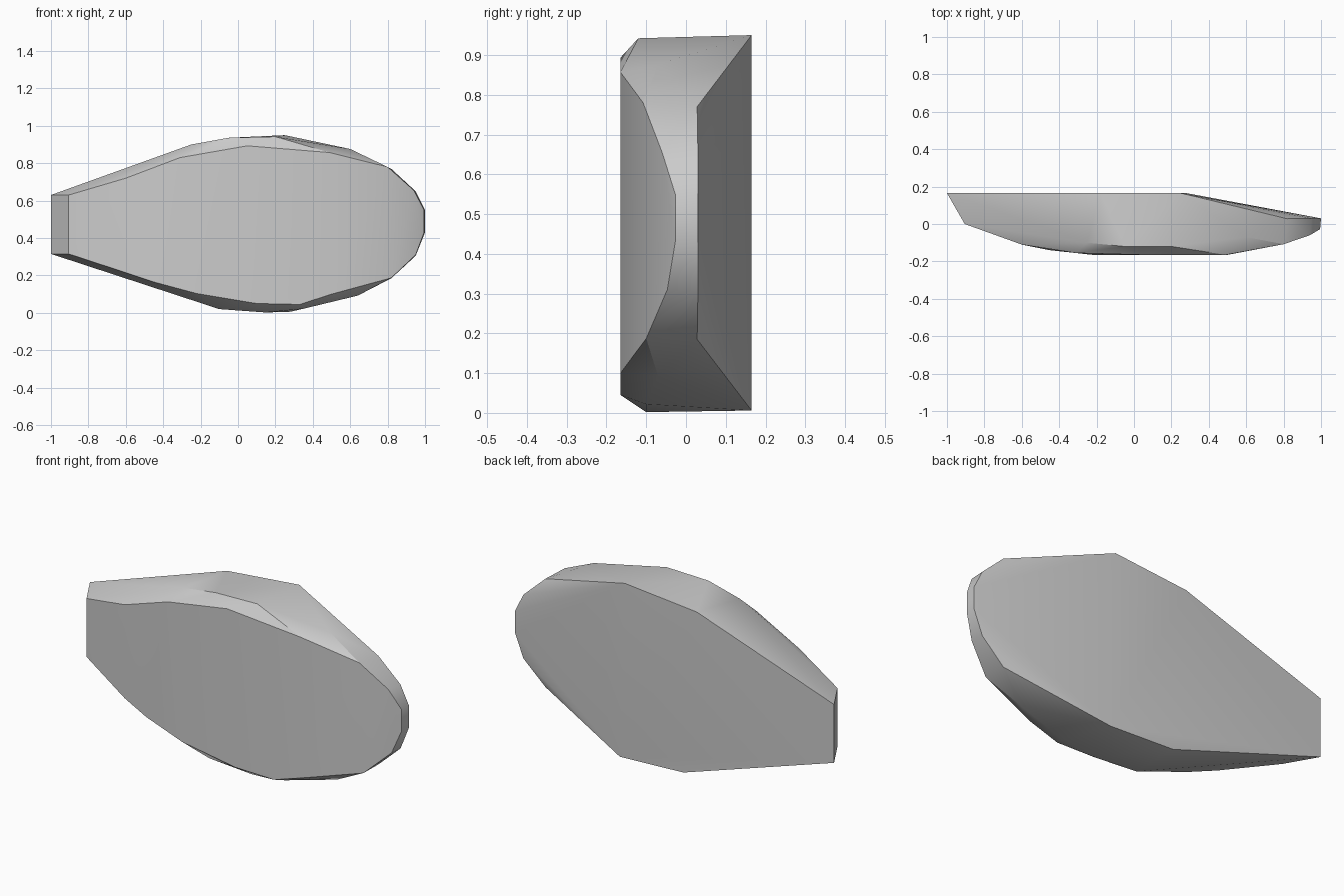
import bpy
import bmesh
import math

if "Cube" in bpy.data.objects:
    bpy.data.objects.remove(bpy.data.objects["Cube"], do_unlink=True)

# Single grey finish
grey = bpy.data.materials.new("plain grey")
grey.use_nodes = True
colour = (0.6, 0.6, 0.6, 1)
grey.diffuse_color = colour
grey.node_tree.nodes["Principled BSDF"].inputs["Base Color"].default_value = colour

# Rear panel: flat, then chamfered forward to the rounded nose
rear = [(-1, .165, .63), (-.18, .165, .91), (.25, .165, .95), (.82, .028, .77),
        (.95, .03, .65), (1, .03, .55), (1, .03, .43), (.95, .03, .305),
        (.82, .028, .185), (.28, .165, .006), (-.1, .165, .022), (-1, .165, .315)]

# Shoulder: widest line between the two panels
shoulder = [(-.25, -.1, .9), (-.05, -.12, .936), (.2, -.12, .942), (.6, -.07, .876),
            (.64, -.07, .092), (.35, -.1, .022), (.15, -.1, .002), (-.1, -.1, .02)]

# Front panel: bowed along its length
front = [(-.905, 0, .63), (-.6, -.11, .72), (-.31, -.155, .83), (.05, -.165, .893),
         (.49, -.165, .857), (.8, -.108, .78), (.94, -.06, .655), (.995, -.027, .55),
         (.995, -.027, .43), (.95, -.047, .31), (.82, -.1, .187), (.5, -.165, .1),
         (.33, -.165, .045), (.1, -.165, .05), (-.22, -.165, .103), (-.45, -.14, .165),
         (-.6, -.11, .215), (-.905, 0, .315)]

# Stretch one skin over the outlines
bm = bmesh.new()
for point in rear + shoulder + front:
    bm.verts.new(point)
hull = bmesh.ops.convex_hull(bm, input=bm.verts[:])
loose = [v for v in bm.verts if not v.link_faces]
bmesh.ops.delete(bm, geom=loose, context="VERTS")
bmesh.ops.dissolve_limit(bm, angle_limit=math.radians(1),
                         verts=bm.verts[:], edges=bm.edges[:])
bmesh.ops.recalc_face_normals(bm, faces=bm.faces[:])
mesh = bpy.data.meshes.new("shell")
bm.to_mesh(mesh)
bm.free()
mesh.materials.append(grey)

shell = bpy.data.objects.new("shell", mesh)
bpy.context.collection.objects.link(shell)
bpy.context.view_layer.objects.active = shell
shell.select_set(True)
bpy.ops.object.shade_smooth_by_angle(angle=math.radians(30))
